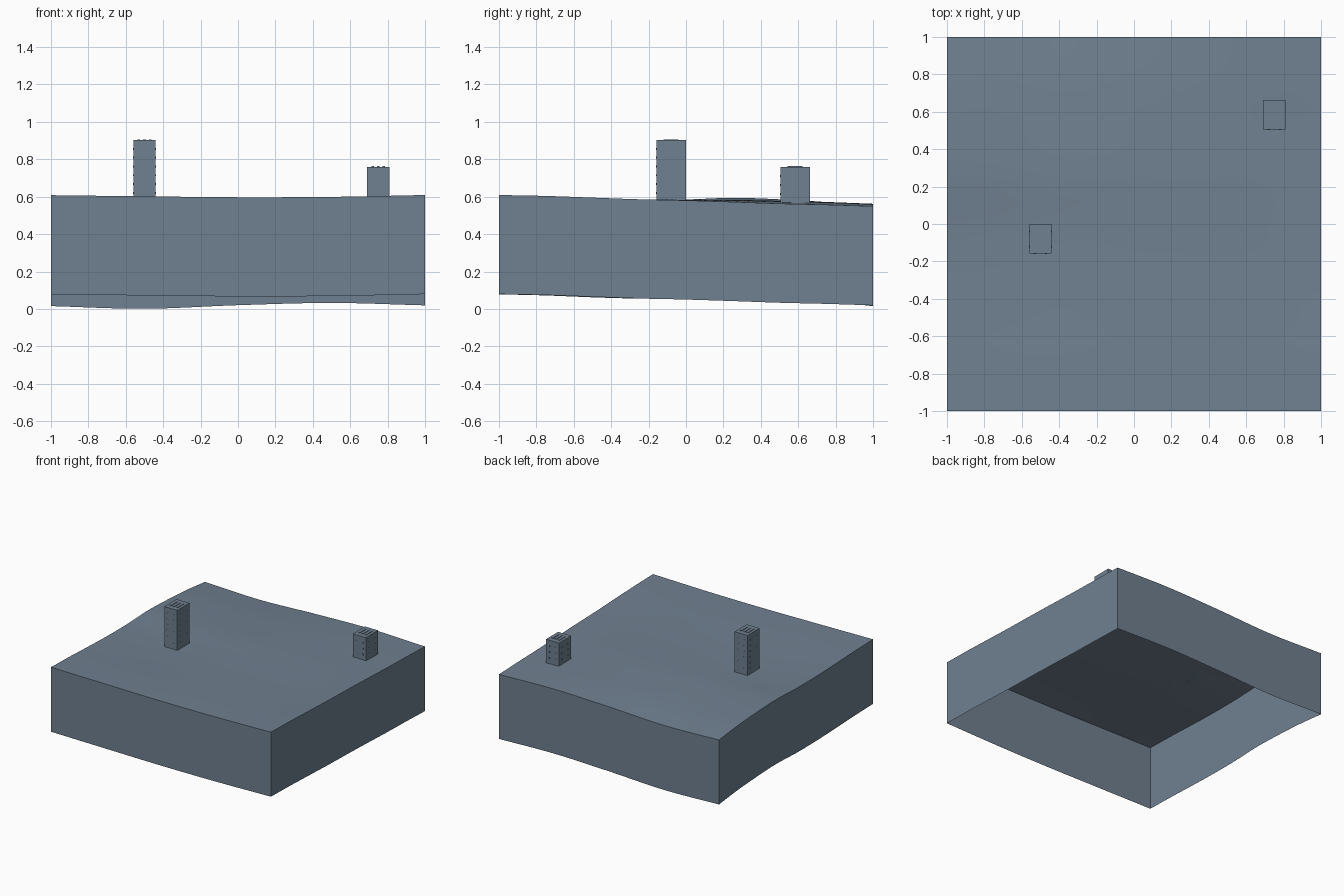
import bpy, bmesh, math

if "Cube" in bpy.data.objects:
    bpy.data.objects.remove(bpy.data.objects["Cube"])

slate = bpy.data.materials.new("slate grey")
slate.use_nodes = True
COLOR = (0.162, 0.216, 0.279, 1)
slate.diffuse_color = COLOR
slate.node_tree.nodes["Principled BSDF"].inputs["Base Color"].default_value = COLOR

DEPTH = 0.53   # height of the side walls
CELLS = 32     # terrain grid resolution

# Heights along the four edges, evenly spaced from -1 to 1
FRONT = [.608, .602, .597, .599, .609]
BACK = [.545, .531, .550, .562, .549]
LEFT = [.608, .602, .592, .585, .585, .594, .586, .571, .545]
RIGHT = [.609, .604, .595, .586, .580, .572, .563, .557, .549]


def curve(points, t):
    """Smooth interpolation through evenly spaced heights, t from 0 to 1."""
    last = len(points) - 1
    i = min(int(t * last), last - 1)
    f = t * last - i
    p1, p2 = points[i], points[i + 1]
    p0 = points[i - 1] if i else 2 * p1 - p2
    p3 = points[i + 2] if i + 2 <= last else 2 * p2 - p1
    m1, m2 = (p2 - p0) / 2, (p3 - p1) / 2
    d = p2 - p1
    return p1 + m1 * f + (3 * d - 2 * m1 - m2) * f**2 + (m1 + m2 - 2 * d) * f**3


def ground(x, y):
    """Height of the terrain, blended from its four edges."""
    u, v = (x + 1) / 2, (y + 1) / 2
    across = (1 - u) * curve(LEFT, v) + u * curve(RIGHT, v)
    along = (1 - v) * curve(FRONT, u) + v * curve(BACK, u)
    corners = ((1 - u) * ((1 - v) * FRONT[0] + v * BACK[0])
               + u * ((1 - v) * FRONT[-1] + v * BACK[-1]))
    return across + along - corners


def finish(name, bm):
    mesh = bpy.data.meshes.new(name)
    bm.to_mesh(mesh)
    bm.free()
    mesh.materials.append(slate)
    obj = bpy.data.objects.new(name, mesh)
    bpy.context.collection.objects.link(obj)
    return obj


def add_box(bm, low, high):
    verts = bmesh.ops.create_cube(bm, size=1)["verts"]
    for v in verts:
        v.co = [(a + b) / 2 + c * (b - a) for a, b, c in zip(low, high, v.co)]


# Terrain block: rolling top with a skirt of walls, open underneath
bm = bmesh.new()
bmesh.ops.create_grid(bm, x_segments=CELLS, y_segments=CELLS, size=1)
for v in bm.verts:
    v.co.z = ground(v.co.x, v.co.y)
rim = [e for e in bm.edges if e.is_boundary]
skirt = bmesh.ops.extrude_edge_only(bm, edges=rim)["geom"]
for v in skirt:
    if isinstance(v, bmesh.types.BMVert):
        v.co.z -= DEPTH
bmesh.ops.recalc_face_normals(bm, faces=bm.faces)
if max(bm.faces, key=lambda f: f.calc_center_median().z).normal.z < 0:
    bmesh.ops.reverse_faces(bm, faces=bm.faces)
terrain = finish("terrain_block", bm)
bpy.context.view_layer.objects.active = terrain
terrain.select_set(True)
bpy.ops.object.shade_smooth_by_angle(angle=math.radians(30))
terrain.select_set(False)


def tower(name, x, y, top, rows):
    wx, wy, lip = 0.059, 0.079, 0.002
    base = min(ground(x + i * wx, y + j * wy) for i in (-1, 1) for j in (-1, 1))
    bm = bmesh.new()
    add_box(bm, (x - wx, y - wy, base), (x + wx, y + wy, top))
    finish(name, bm)

    # Roof vent strips
    bm = bmesh.new()
    for i in (-1, 0, 1):
        cx = x + i * 0.03
        add_box(bm, (cx - 0.007, y - 0.04, top - lip), (cx + 0.007, y + 0.04, top + 2 * lip))
    finish(name + "_roof_vents", bm)

    # Small raised panels on all four walls
    bm = bmesh.new()
    step = (top - base) / (rows + 1)
    for r in range(rows):
        z = base + step * (r + 1)
        for side in (-1, 1):
            for k in (-1, 1):
                for cx, cy, hx, hy in ((x + side * wx, y + k * 0.04, lip, 0.006),
                                       (x + k * 0.03, y + side * wy, 0.006, lip)):
                    add_box(bm, (cx - hx, cy - hy, z - 0.005), (cx + hx, cy + hy, z + 0.005))
    finish(name + "_wall_panels", bm)


tower("tall_tower", -0.5, -0.08, 0.903, 6)
tower("short_tower", 0.75, 0.583, 0.76, 3)
